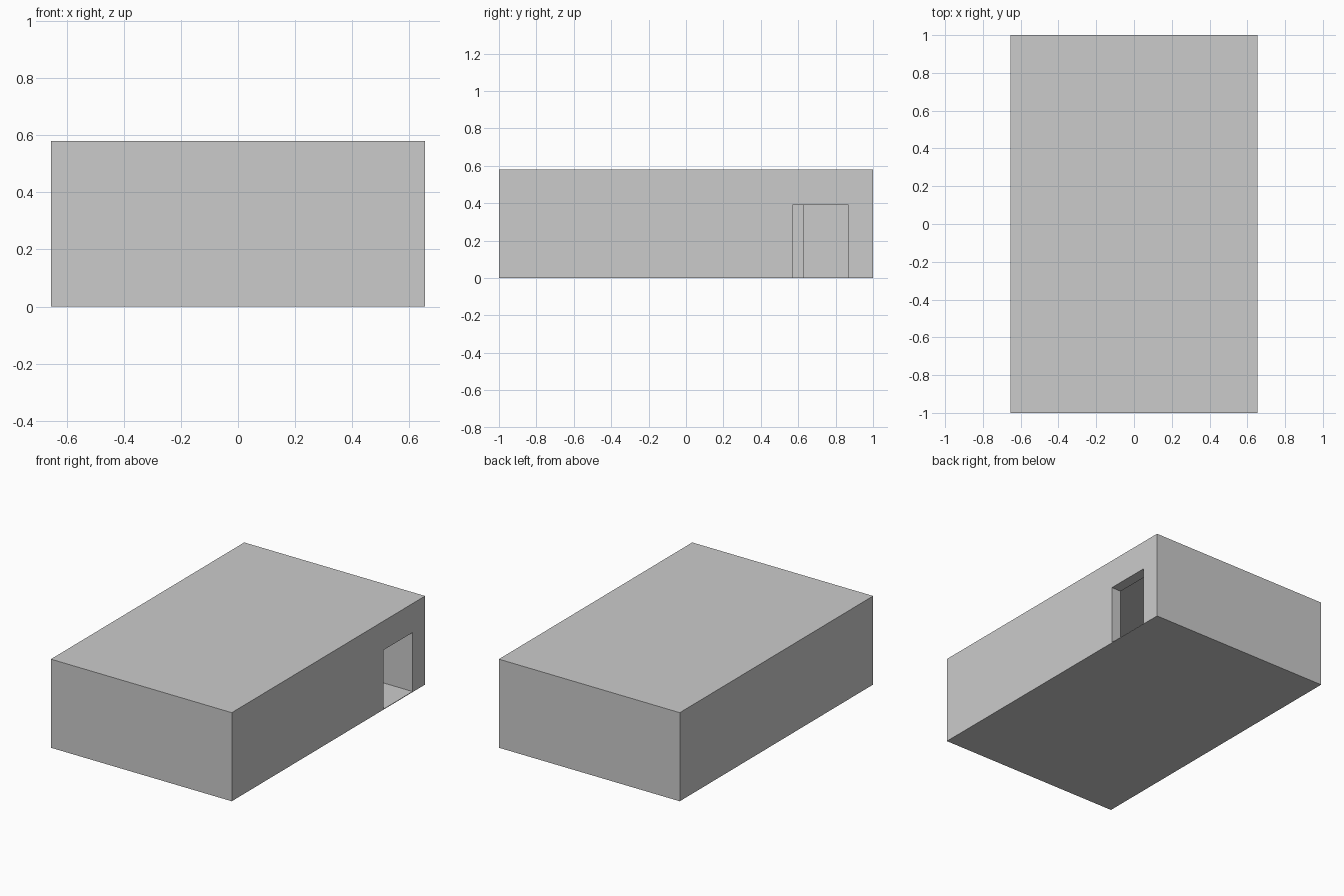
import bpy

if "Cube" in bpy.data.objects:
    bpy.data.objects.remove(bpy.data.objects["Cube"])

X, Y, H = 0.655, 1.0, 0.58      # half width, half length, height
T = 0.07                        # wall thickness
BACK = 0.87                     # inner face of the back wall, flush with the doorway
D0, D1, DH = 0.57, 0.87, 0.39   # doorway start, end and head height


def block(name, lo, hi):
    bpy.ops.mesh.primitive_cube_add(size=1, location=[(a + b) / 2 for a, b in zip(lo, hi)])
    ob = bpy.context.object
    ob.name = name
    ob.scale = [b - a for a, b in zip(lo, hi)]
    bpy.ops.object.transform_apply(location=False, rotation=False, scale=True)
    return ob


# Solid outer block
building = block("building_shell", (-X, -Y, 0), (X, Y, H))

# Cutters for the hollow room and the doorway in the right wall
room = block("room_cutter", (-X + T, -Y + T, 0.004), (X - T, BACK, H - 0.006))
door = block("doorway_cutter", (X - T - 0.05, D0, 0.004), (X + 0.1, D1, DH))

for cutter in (room, door):
    mod = building.modifiers.new(cutter.name, 'BOOLEAN')
    mod.operation = 'DIFFERENCE'
    mod.solver = 'EXACT'
    mod.object = cutter
    bpy.context.view_layer.objects.active = building
    bpy.ops.object.modifier_apply(modifier=mod.name)
    bpy.data.objects.remove(cutter, do_unlink=True)

# Interior partition whose end shows through the doorway
block("partition_wall", (-0.19, -Y + T, 0.004), (-0.14, 0.63, H - 0.006))
